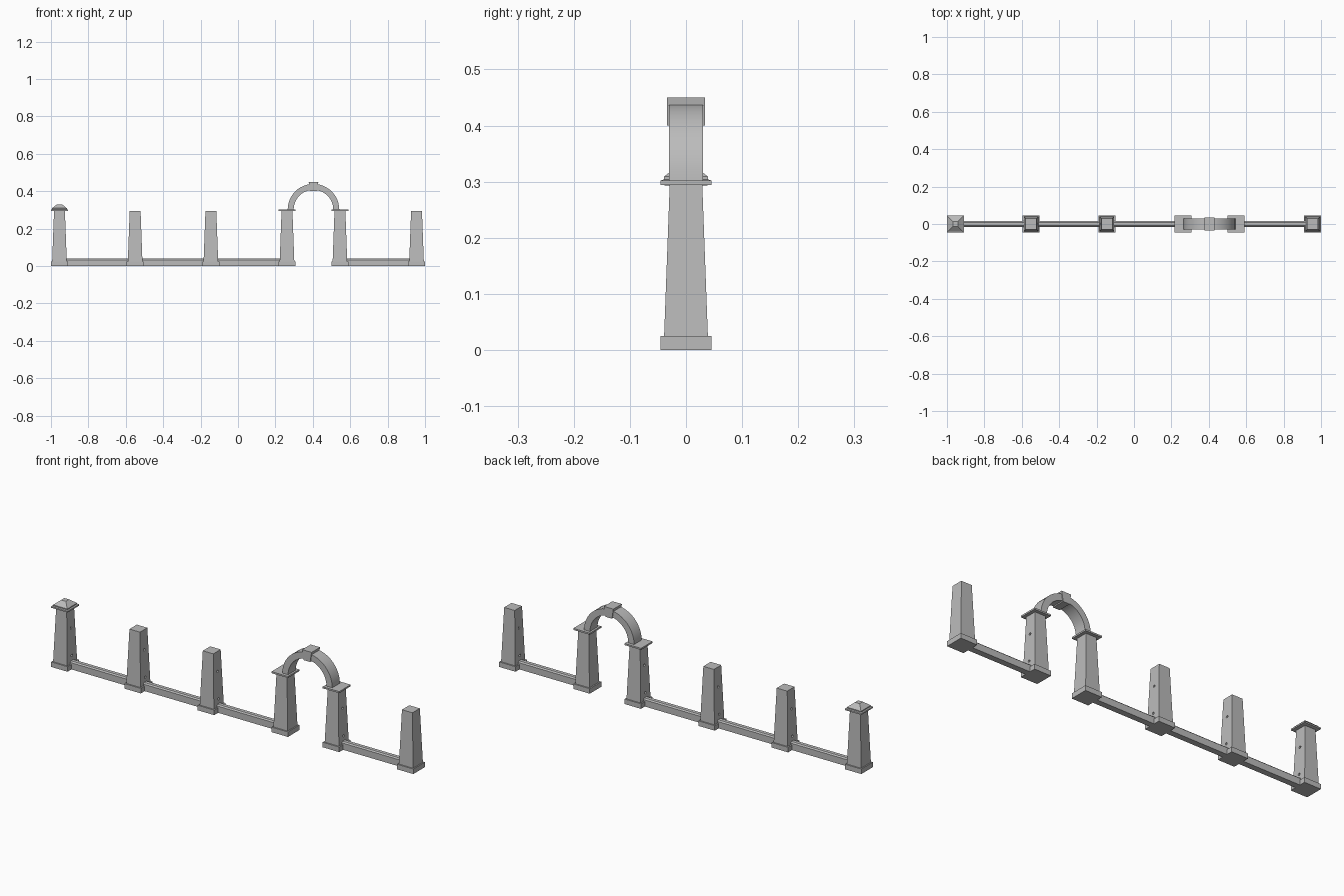
import bpy, bmesh, math
from mathutils import Matrix

if "Cube" in bpy.data.objects:
    bpy.data.objects.remove(bpy.data.objects["Cube"], do_unlink=True)

stone = bpy.data.materials.new("grey_stone")
stone.use_nodes = True
stone.diffuse_color = (0.5, 0.5, 0.5, 1)
stone.node_tree.nodes["Principled BSDF"].inputs["Base Color"].default_value = (0.5, 0.5, 0.5, 1)


def finish(name, bm, x=0.0):
    bmesh.ops.recalc_face_normals(bm, faces=bm.faces)
    mesh = bpy.data.meshes.new(name)
    bm.to_mesh(mesh)
    bm.free()
    mesh.materials.append(stone)
    obj = bpy.data.objects.new(name, mesh)
    obj.location.x = x
    bpy.context.collection.objects.link(obj)
    return obj


def square_stack(name, x, profile):
    """Stack of square rings given as (half width, height), closed at both ends."""
    bm = bmesh.new()
    rings = [[bm.verts.new((h * sx, h * sy, z)) for sx, sy in ((-1, -1), (1, -1), (1, 1), (-1, 1))]
             for h, z in profile]
    for a, b in zip(rings, rings[1:]):
        for i in range(4):
            j = (i + 1) % 4
            bm.faces.new((a[i], a[j], b[j], b[i]))
    bm.faces.new(rings[0][::-1])
    bm.faces.new(rings[-1])
    return finish(name, bm, x)


def extrude_outline(name, points, vec, to_co):
    bm = bmesh.new()
    face = bm.faces.new([bm.verts.new(to_co(*p)) for p in points])
    new = bmesh.ops.extrude_face_region(bm, geom=[face])["geom"]
    bmesh.ops.translate(bm, vec=vec, verts=[v for v in new if isinstance(v, bmesh.types.BMVert)])
    return finish(name, bm)


def drill_sockets(pillar, sides):
    """Cut two round sockets into each side that faces a fence bay."""
    bm = bmesh.new()
    for s in sides:
        for z in (0.062, 0.197):
            m = Matrix.Translation((s * 0.035, 0, z)) @ Matrix.Rotation(math.pi / 2, 4, 'Y')
            bmesh.ops.create_cone(bm, cap_ends=True, segments=12, radius1=0.006,
                                  radius2=0.006, depth=0.03, matrix=m)
    cutter = finish("socket_cutter", bm, pillar.location.x)
    cutter.hide_render = True
    mod = pillar.modifiers.new("sockets", 'BOOLEAN')
    mod.operation = 'DIFFERENCE'
    mod.solver = 'EXACT'
    mod.object = cutter
    bpy.context.view_layer.update()
    graph = bpy.context.evaluated_depsgraph_get()
    mesh = bpy.data.meshes.new_from_object(pillar.evaluated_get(graph))
    pillar.modifiers.clear()
    pillar.data = mesh
    bpy.data.objects.remove(cutter, do_unlink=True)


# Pillars with plinths; sockets only where a fence bay meets them
BASE = 0.0455
pillars = [(-0.9545, (1,)), (-0.55, (-1, 1)), (-0.145, (-1, 1)),
           (0.262, (-1,)), (0.545, (1,)), (0.9545, (-1,))]
for n, (x, sides) in enumerate(pillars, 1):
    square_stack(f"pillar_base_{n}", x, [(BASE, 0), (BASE, 0.025)])
    shaft = square_stack(f"pillar_shaft_{n}", x, [(0.039, 0.025), (0.029, 0.295)])
    drill_sockets(shaft, sides)

# Low kerbs between the pillars, leaving the gateway open
kerb = [(-0.015, 0), (0.015, 0), (0.015, 0.033), (0.009, 0.039), (-0.009, 0.039), (-0.015, 0.033)]
for a, b in ((0, 1), (1, 2), (2, 3), (4, 5)):
    x0, x1 = pillars[a][0] + 0.035, pillars[b][0] - 0.035
    extrude_outline(f"kerb_{a + 1}", kerb, (x1 - x0, 0, 0), lambda y, z: (x0, y, z))

# Stepped cap on the end pillar
square_stack("end_cap", pillars[0][0],
             [(0.035, 0.293), (BASE, 0.295), (BASE, 0.302), (0.039, 0.304), (0.039, 0.309),
              (0.029, 0.317), (0.023, 0.322), (0.013, 0.33)])

# Flat caps carrying the arch
for side, n in (("right", 3), ("left", 4)):
    square_stack(f"arch_cap_{side}", pillars[n][0], [(BASE, 0.294), (BASE, 0.302)])

# Round arch
CX, CZ, STEPS = 0.4035, 0.301, 24
angles = [math.pi * i / STEPS for i in range(STEPS + 1)]
outline = [(CX + 0.138 * math.cos(a), CZ + 0.138 * math.sin(a)) for a in angles]
outline += [(CX + 0.106 * math.cos(a), CZ + 0.106 * math.sin(a)) for a in reversed(angles)]
arch = extrude_outline("arch", outline, (0, 0.06, 0), lambda x, z: (x, -0.03, z))
bpy.ops.object.select_all(action='DESELECT')
arch.select_set(True)
bpy.context.view_layer.objects.active = arch
bpy.ops.object.shade_smooth_by_angle(angle=math.radians(30))

# Keystone
key = [(-0.018, 0.4), (0.018, 0.4), (0.026, 0.45), (-0.026, 0.45)]
extrude_outline("keystone", key, (0, 0.067, 0), lambda x, z: (CX + x, -0.0335, z))
